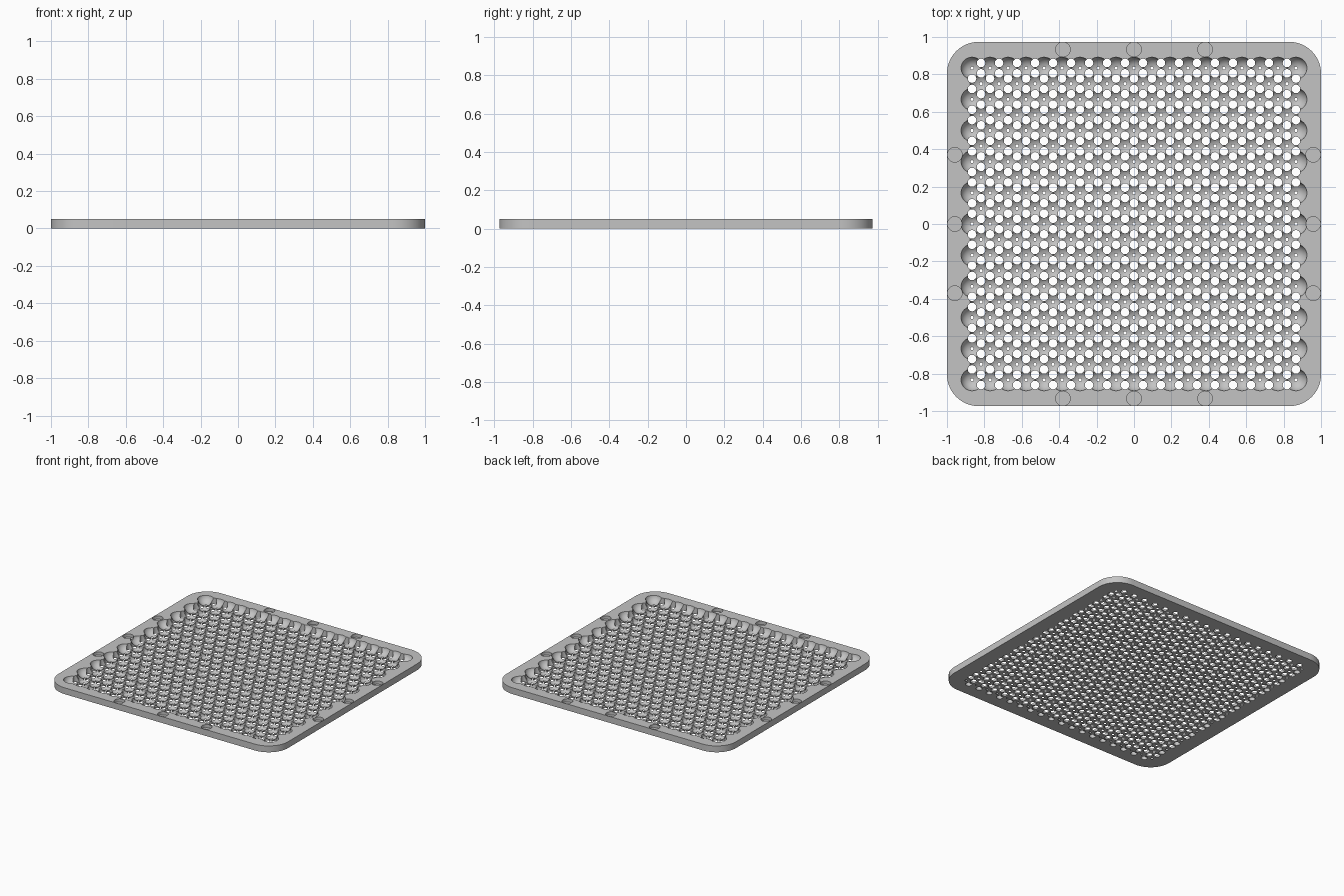
import bpy
import bmesh
from math import cos, sin, pi, radians, sqrt

cube = bpy.data.objects.get("Cube")
if cube:
    bpy.data.objects.remove(cube, do_unlink=True)

HALF_X, HALF_Y, THICK, CORNER = 1.0, 0.974, 0.05, 0.17
PITCH = 0.0962                       # spacing of the bowls in a row
ROW = PITCH * sqrt(3) / 2            # spacing of the rows
LAST = 10                            # rows run from -LAST to LAST
BOWL_R, BOWL_Z = 0.0604, 0.06
HOLE_R, RECESS_R, RECESS_DEPTH = 0.023, 0.039, 0.025


def add_solid(solid, rings):
    """Skin a stack of counter-clockwise rings, bottom to top, and cap it."""
    verts, faces = solid
    start, n = len(verts), len(rings[0])
    for ring in rings:
        verts.extend(ring)
    for k in range(len(rings) - 1):
        a = start + k * n
        for i in range(n):
            j = (i + 1) % n
            faces.append((a + i, a + j, a + n + j, a + n + i))
    faces.append(tuple(range(start + n - 1, start - 1, -1)))
    faces.append(tuple(range(len(verts) - n, len(verts))))


def add_turned(solid, x, y, profile, sides):
    turns = [2 * pi * i / sides for i in range(sides)]
    add_solid(solid, [[(x + r * cos(t), y + r * sin(t), z) for t in turns]
                      for r, z in profile])


def make_object(name, solid):
    mesh = bpy.data.meshes.new(name)
    mesh.from_pydata(solid[0], [], solid[1])
    obj = bpy.data.objects.new(name, mesh)
    bpy.context.collection.objects.link(obj)
    return obj


def columns(count):
    return [i - (count - 1) / 2 for i in range(count)]


# Turned profiles: a bowl with a tiny drain, a through hole, a rim recess
bowl_angles = [radians(8 + 82 * k / 6) for k in range(7)]
bowl_profile = [(BOWL_R * sin(bowl_angles[0]), -THICK)]
bowl_profile += [(BOWL_R * sin(a), BOWL_Z - BOWL_R * cos(a)) for a in bowl_angles]
hole_profile = [(HOLE_R, -THICK), (HOLE_R, 2 * THICK)]
recess_profile = [(RECESS_R, THICK - RECESS_DEPTH), (RECESS_R, 2 * THICK)]


def band_outline(row):
    """Strip of the plate around one row; the end strips have round corners."""
    low, high = (row - 0.5) * ROW, (row + 0.5) * ROW
    if abs(row) < LAST:
        return [(HALF_X, low), (HALF_X, high), (-HALF_X, high), (-HALF_X, low)]
    inner = (LAST - 0.5) * ROW
    points = [(HALF_X, inner)]
    for k, side in enumerate((1, -1)):
        for s in range(17):
            a = (k + s / 16) * pi / 2
            points.append((side * (HALF_X - CORNER) + CORNER * cos(a),
                           HALF_Y - CORNER + CORNER * sin(a)))
    points.append((-HALF_X, inner))
    turn = 1 if row > 0 else -1
    return [(turn * x, turn * y) for x, y in points]


def band_cutters(row):
    """Three sets of bowls that do not overlap, and one set of holes."""
    bowls, holes = [([], []) for _ in range(3)], ([], [])
    for r in range(max(row - 1, -LAST), min(row + 1, LAST) + 1):
        for c in columns(19 - r % 2):
            add_turned(bowls[round(c - r / 2 - r) % 3], c * PITCH, r * ROW,
                       bowl_profile, 24)
        for c in columns(18 + r % 2):
            for side in (-1, 1):
                add_turned(holes, c * PITCH, (r + side / 3) * ROW,
                           hole_profile, 16)
    for side in (-1, 1):
        for step in (-1, 0, 1):
            add_turned(holes, step * 0.38, side * 0.933, recess_profile, 32)
            add_turned(holes, side * 0.958, step * 0.37, recess_profile, 32)
    return bowls + [holes]


# Cut the plate strip by strip and gather the strips
bm = bmesh.new()
for row in range(-LAST, LAST + 1):
    outline = band_outline(row)
    slab = ([], [])
    add_solid(slab, [[(x, y, z) for x, y in outline] for z in (0, THICK)])
    band = make_object("band", slab)
    helpers = [band]
    for solid in band_cutters(row):
        cutter = make_object("cutter", solid)
        cutter.hide_render = True
        helpers.append(cutter)
        mod = band.modifiers.new("cut", 'BOOLEAN')
        mod.operation = 'DIFFERENCE'
        mod.solver = 'MANIFOLD'
        mod.object = cutter
    bm.from_object(band, bpy.context.evaluated_depsgraph_get())
    for obj in helpers:
        bpy.data.objects.remove(obj, do_unlink=True)


# Remove the walls between strips and weld the seams
def on_seam(vert):
    t = vert.co.y / ROW - 0.5
    return abs(t - round(t)) < 0.001 and abs(vert.co.y) < LAST * ROW


walls = [f for f in bm.faces if all(on_seam(v) for v in f.verts)
         and max(v.co.y for v in f.verts) - min(v.co.y for v in f.verts) < 0.001]
bmesh.ops.delete(bm, geom=walls, context='FACES')
bmesh.ops.remove_doubles(bm, verts=bm.verts, dist=0.00002)
mesh = bpy.data.meshes.new("perforated_plate")
bm.to_mesh(mesh)
bm.free()
plate = bpy.data.objects.new("perforated_plate", mesh)
bpy.context.collection.objects.link(plate)

# Plain grey finish
grey = bpy.data.materials.new("plain_grey")
grey.use_nodes = True
colour = (0.55, 0.55, 0.55, 1)
grey.diffuse_color = colour
grey.node_tree.nodes["Principled BSDF"].inputs["Base Color"].default_value = colour
mesh.materials.clear()
mesh.materials.append(grey)

bpy.ops.object.select_all(action='DESELECT')
plate.select_set(True)
bpy.context.view_layer.objects.active = plate
bpy.ops.object.shade_smooth_by_angle(angle=radians(30))
